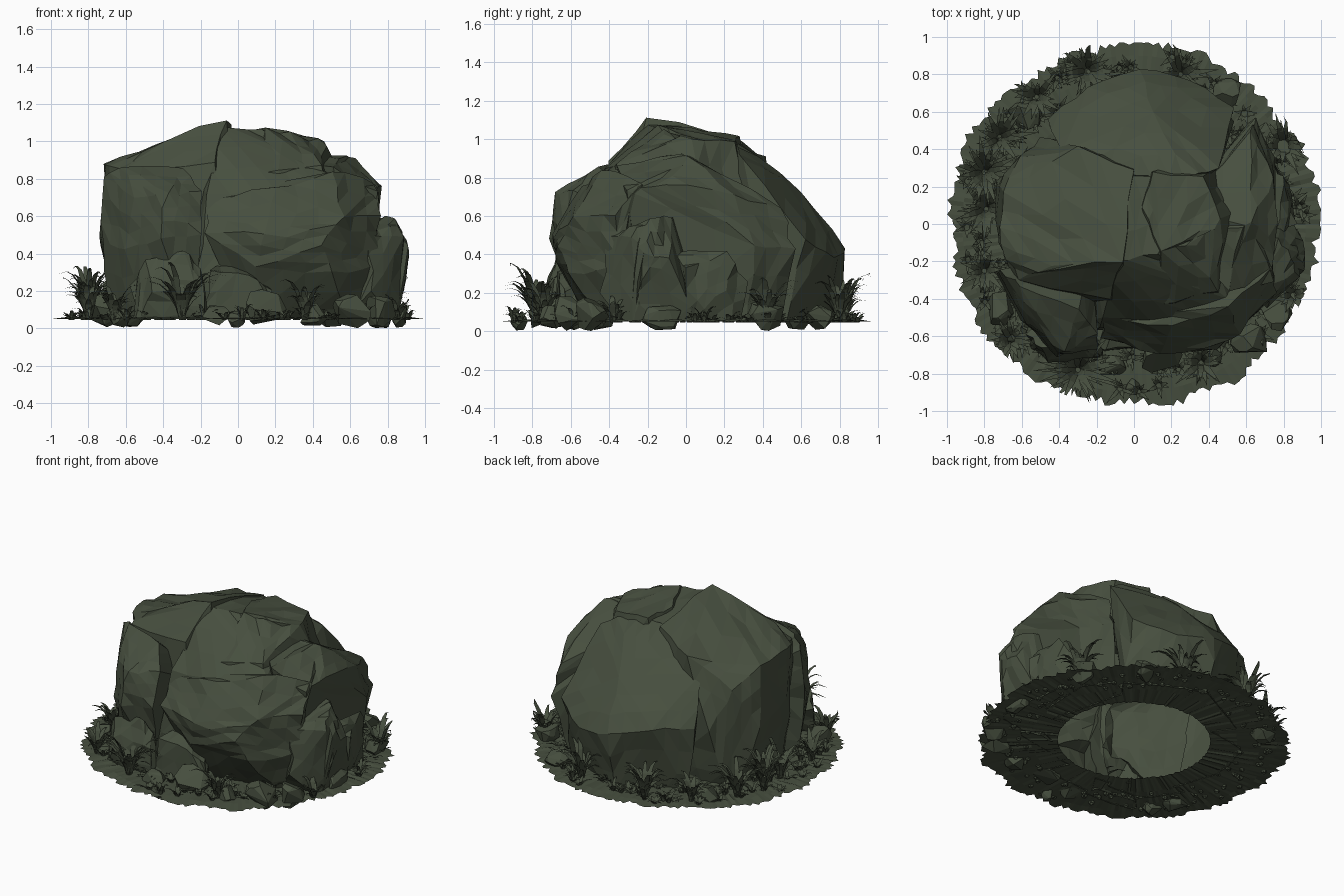
import bpy, bmesh, math, random
from mathutils import Vector

if "Cube" in bpy.data.objects:
    bpy.data.objects.remove(bpy.data.objects["Cube"])
random.seed(7)
GROUND = 0.05

stone = bpy.data.materials.new("mossy green stone")
stone.diffuse_color = (0.062, 0.077, 0.049, 1)
stone.use_nodes = True
stone.node_tree.nodes["Principled BSDF"].inputs["Base Color"].default_value = stone.diffuse_color


def finish(name, bm):
    me = bpy.data.meshes.new(name)
    bm.to_mesh(me)
    bm.free()
    me.materials.append(stone)
    ob = bpy.data.objects.new(name, me)
    bpy.context.collection.objects.link(ob)
    return ob


def add_hull(bm, pts, cuts=0, rough=0.0):
    """Convex faceted lump, optionally broken into rougher facets."""
    b = bmesh.new()
    for p in pts:
        b.verts.new(p)
    bmesh.ops.convex_hull(b, input=b.verts)
    bmesh.ops.delete(b, geom=[v for v in b.verts if not v.link_faces], context='VERTS')
    if cuts:
        bmesh.ops.subdivide_edges(b, edges=b.edges[:], cuts=cuts, use_grid_fill=True)
        bmesh.ops.triangulate(b, faces=b.faces[:])
        b.normal_update()
        for v in b.verts:
            v.co += v.normal * random.uniform(-0.3, 1) * rough
            v.co += Vector([random.uniform(-rough, rough) for _ in range(3)])
    bmesh.ops.recalc_face_normals(b, faces=b.faces[:])
    tmp = bpy.data.meshes.new("tmp")
    b.to_mesh(tmp)
    b.free()
    bm.from_mesh(tmp)
    bpy.data.meshes.remove(tmp)


chunks = []


def chunk(name, *pts):
    bm = bmesh.new()
    add_hull(bm, pts, 2, 0.012)
    chunks.append(finish(name, bm))


# boulder masses, united into one shell below
chunk("core", (-.1, -.2, 1.09), (.13, -.15, 1.06), (0, .27, 1.0), (.3, .2, .98), (-.3, .2, .9),
      (-.15, -.5, .72), (.2, -.5, .74), (-.2, -.57, .3), (.1, -.55, .3), (0, -.5, 0), (.6, -.25, 0),
      (-.3, -.5, 0), (.6, .2, .6), (.4, .5, 0), (-.4, .4, 0), (.5, -.4, .8))
chunk("left_dome", (-.70, -.12, .88), (-.70, .18, .85), (-.45, -.22, .98), (-.07, -.2, 1.11),
      (0, .28, 1.0), (-.3, .4, .9), (-.62, .36, .74), (-.62, -.3, .85), (-.12, -.4, .88),
      (-.73, -.1, .55), (-.73, .22, .45), (-.5, .45, .45), (-.66, 0, 0), (-.6, .35, 0),
      (0, .4, 0), (0, -.45, 0), (-.5, -.4, 0))
chunk("back_dome", (0, .26, .99), (.28, .25, .98), (.45, .3, .88), (-.38, .38, .8), (-.46, .57, .5),
      (-.25, .73, .5), (.03, .83, .42), (.3, .78, .38), (.52, .62, .48), (.1, .6, .73),
      (.03, .74, 0), (.3, .66, 0), (-.38, .54, 0), (.52, .5, 0), (0, 0, 0))
chunk("crown", (.15, -.14, 1.07), (.04, .1, 1.03), (.33, -.1, 1.02), (.47, .02, 1.0), (.36, .24, .98),
      (.1, .27, 1.01), (.45, -.36, .87), (.1, -.42, .83), (.6, .1, .6), (.5, .4, .4),
      (.1, -.5, .3), (.5, -.45, .3), (0, .3, .3))
chunk("right_shoulder", (.55, -.05, .92), (.62, .02, .91), (.75, -.1, .77), (.75, .25, .7),
      (.62, .49, .65), (.5, -.35, .86), (.74, -.3, .72), (.75, .36, .45), (.64, .56, .42),
      (.68, .32, 0), (.55, .48, 0), (.68, -.2, 0), (.2, 0, .3), (.2, 0, .9))
chunk("front_block", (-.18, -.6, .52), (-.15, -.5, .68), (.2, -.54, .75), (.5, -.44, .84),
      (.74, -.24, .77), (.75, -.36, .6), (.56, -.58, .6), (.45, -.67, .45), (.15, -.7, .5),
      (.1, -.66, .33), (.5, -.6, .3), (.73, -.38, .33), (.1, -.45, 0), (.6, -.38, 0), (0, -.1, .3))
chunk("left_pillar", (-.71, -.25, .8), (-.6, -.34, .87), (-.3, -.46, .85), (-.2, -.58, .72),
      (-.2, -.66, .5), (-.42, -.7, .48), (-.38, -.69, .72), (-.55, -.53, .7), (-.6, -.52, .42),
      (-.73, -.28, .45), (-.66, -.3, 0), (-.5, -.5, 0), (-.25, -.52, 0), (-.2, -.1, .5))
chunk("right_spur", (.76, -.08, .6), (.84, -.18, .58), (.88, -.28, .5), (.92, -.22, .4),
      (.9, -.08, .38), (.88, -.24, .2), (.84, -.28, 0), (.8, .05, 0), (.7, -.4, .5),
      (.72, -.44, .2), (.5, -.3, 0), (.55, 0, .55))
chunk("right_foot", (.8, .2, .4), (.86, 0, .32), (.84, .15, .18), (.76, .32, .25), (.76, -.05, .42),
      (.76, .28, 0), (.82, 0, 0), (.5, .1, .2))
chunk("front_foot", (-.5, -.66, .36), (-.3, -.66, .42), (-.2, -.65, .33), (-.56, -.6, .22),
      (-.45, -.74, .2), (-.2, -.72, .18), (-.18, -.7, 0), (-.55, -.66, 0), (-.35, -.4, .2))
chunk("middle_foot", (-.15, -.66, .3), (.05, -.66, .28), (.18, -.62, .2), (-.2, -.68, 0),
      (.2, -.64, 0), (0, -.3, .4), (0, -.3, 0))

# unite the masses, then cut the shell open at ground level
base = chunks[0]
for c in chunks[1:]:
    m = base.modifiers.new(c.name, 'BOOLEAN')
    m.operation, m.solver, m.object = 'UNION', 'EXACT', c
bpy.context.view_layer.update()
dg = bpy.context.evaluated_depsgraph_get()
bm = bmesh.new()
bm.from_mesh(base.evaluated_get(dg).to_mesh())
bmesh.ops.bisect_plane(bm, geom=bm.verts[:] + bm.edges[:] + bm.faces[:], plane_co=(0, 0, GROUND),
                       plane_no=(0, 0, 1), clear_inner=True)
for f in bm.faces:
    f.material_index = 0
finish("boulder", bm)
for c in chunks:
    bpy.data.objects.remove(c)

# ragged ground ring, open under the boulder
bm = bmesh.new()
N, rings = 240, []
for j, r0 in enumerate((.48, .65, .8, .9, .965)):
    ring = []
    for i in range(N):
        a = math.tau * i / N
        r = r0
        if j == 4:
            r += .014 * math.sin(5 * a + 1) + .012 * math.sin(17 * a) + random.uniform(-.025, .025)
        z = GROUND + (0 if j == 4 else random.uniform(0, .012))
        ring.append(bm.verts.new((max(-1, min(1, r * 1.02 * math.cos(a))),
                                  max(-.97, min(.97, r * math.sin(a))), z)))
    rings.append(ring)
for lo, hi in zip(rings, rings[1:]):
    for i in range(N):
        k = (i + 1) % N
        bm.faces.new((lo[i], hi[i], hi[k], lo[k]))
finish("ground_ring", bm)

# loose stones around the foot
bm = bmesh.new()
for x, y, sx, sy, top in ((.13, -.7, .13, .1, .21), (-.01, -.87, .05, .045, .1), (.62, -.62, .13, .09, .19),
                          (.75, -.5, .1, .1, .18), (.4, -.7, .08, .07, .14), (.86, -.12, .05, .12, .14),
                          (-.12, -.76, .08, .07, .13), (-.72, -.45, .09, .1, .2), (.78, .42, .08, .1, .18),
                          (-.58, .58, .1, .08, .16), (.5, .7, .1, .08, .14), (-.64, -.58, .07, .06, .12)):
    pts = []
    for _ in range(18):
        d = Vector([random.gauss(0, 1) for _ in range(3)]).normalized()
        pts.append((x + sx * d.x, y + sy * d.y, top / 2 + top / 2 * d.z))
    add_hull(bm, pts)
for v in bm.verts:
    v.co.z = max(0, v.co.z)
finish("loose_stones", bm)


def tuft(bm, x, y, n, reach, height, width):
    """Fan of arching tapered blades."""
    for i in range(n):
        a = math.tau * (i + random.random()) / n
        s = random.uniform(.5, 1)
        h, r = height * s * random.uniform(.7, 1.1), reach * s * random.uniform(.6, 1.1)
        out, side = Vector((math.cos(a), math.sin(a), 0)), Vector((-math.sin(a), math.cos(a), 0))
        prev = None
        for t in (0, .2, .4, .6, .8, 1):
            c = Vector((x, y, GROUND - .005)) + out * (r * t ** 1.3 + .01)
            c.z += h * (2.2 * t - 1.35 * t * t) / .88
            w = width * (.6 + 1.0 * t if t <= .4 else 1.66 * (1 - t) + .05) / 2
            pair = []
            for q in (c - side * w, c + side * w):
                k = min(1, .985 / math.hypot(q.x, q.y))
                pair.append(bm.verts.new((q.x * k, max(-.97, min(.97, q.y * k)), q.z)))
            if prev:
                bm.faces.new((prev[0], prev[1], pair[1], pair[0]))
            prev = pair


# large grass tufts
bm = bmesh.new()
for x, y, n, reach, h in ((-.8, .28, 34, .22, .31), (-.79, .08, 26, .2, .26), (-.72, .46, 24, .2, .26),
                          (-.3, -.78, 36, .26, .29), (-.66, -.62, 20, .18, .2), (-.25, .82, 30, .2, .25),
                          (.25, .8, 26, .19, .23), (.8, .42, 26, .18, .22), (.36, -.74, 22, .16, .2),
                          (-.52, .68, 18, .16, .18), (.85, -.38, 14, .12, .14), (-.8, -.25, 18, .16, .19)):
    tuft(bm, x, y, n, reach, h, .034)
finish("grass_tufts", bm)

# low weeds scattered over the ring
bm = bmesh.new()
for i in range(130):
    a = math.tau * (i + random.random()) / 130
    r = random.uniform(.68, .92)
    tuft(bm, r * math.cos(a), r * math.sin(a), 8, random.uniform(.05, .1), random.uniform(.03, .09), .022)
finish("low_weeds", bm)
